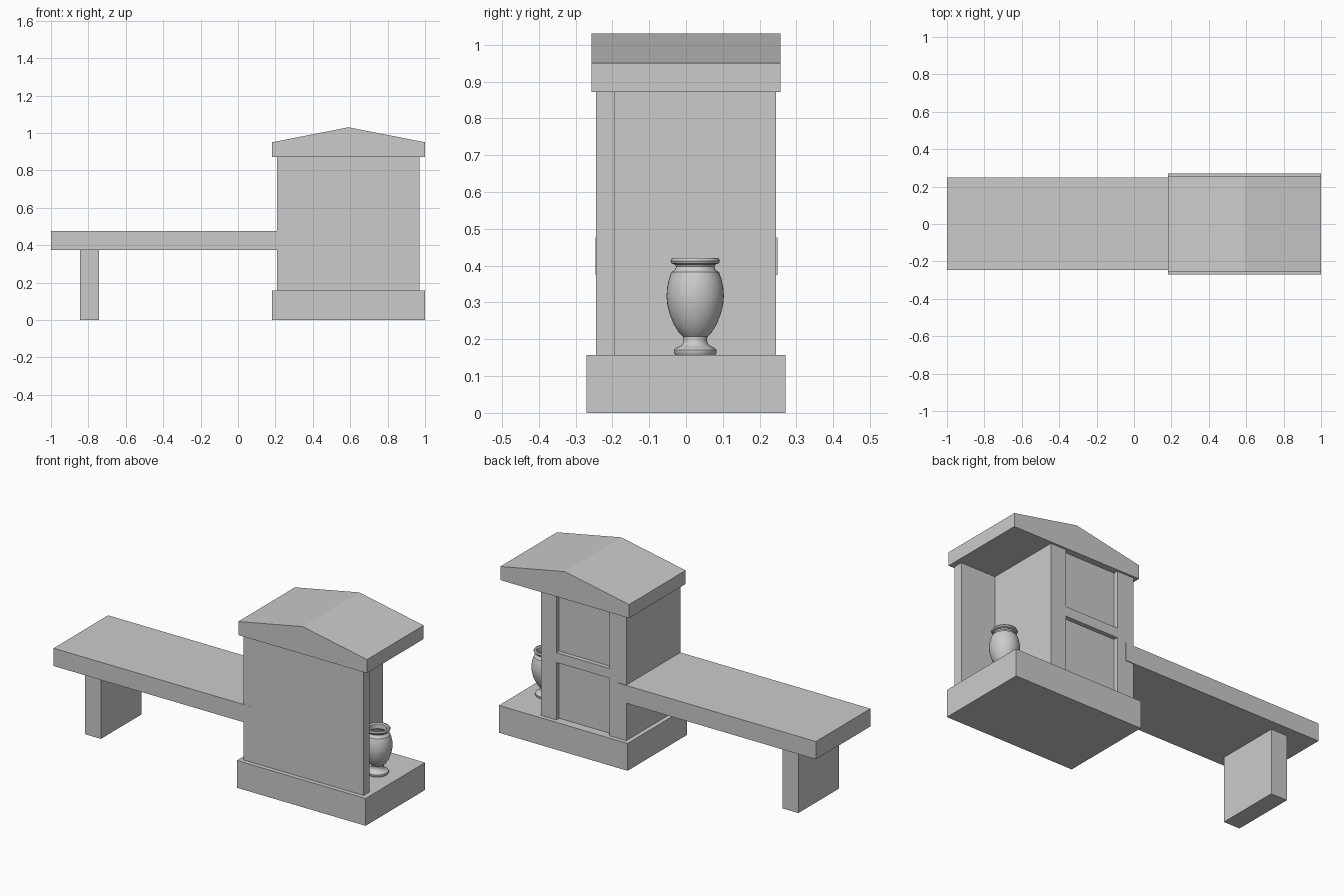
import bpy, bmesh, math

if "Cube" in bpy.data.objects:
    bpy.data.objects.remove(bpy.data.objects["Cube"])


def box(name, x, y, z):
    """Box from (min, max) ranges on each axis."""
    verts = [(a, b, c) for a in x for b in y for c in z]
    faces = [(0, 1, 3, 2), (4, 6, 7, 5), (0, 4, 5, 1),
             (2, 3, 7, 6), (0, 2, 6, 4), (1, 5, 7, 3)]
    mesh = bpy.data.meshes.new(name)
    mesh.from_pydata(verts, [], faces)
    obj = bpy.data.objects.new(name, mesh)
    bpy.context.collection.objects.link(obj)
    return obj


def extrude_y(name, profile, y0, y1):
    """Closed XZ profile pushed along y."""
    bm = bmesh.new()
    face = bm.faces.new([bm.verts.new((x, y0, z)) for x, z in profile])
    new = bmesh.ops.extrude_face_region(bm, geom=[face])["geom"]
    bmesh.ops.translate(bm, vec=(0, y1 - y0, 0),
                        verts=[v for v in new if isinstance(v, bmesh.types.BMVert)])
    bmesh.ops.recalc_face_normals(bm, faces=bm.faces)
    mesh = bpy.data.meshes.new(name)
    bm.to_mesh(mesh)
    bm.free()
    obj = bpy.data.objects.new(name, mesh)
    bpy.context.collection.objects.link(obj)
    return obj


def lathe(name, profile, centre, steps=40):
    """Radius/height profile spun around z."""
    bm = bmesh.new()
    vs = [bm.verts.new((r, 0, z)) for r, z in profile]
    es = [bm.edges.new(p) for p in zip(vs, vs[1:])]
    bmesh.ops.spin(bm, geom=vs + es, cent=(0, 0, 0), axis=(0, 0, 1),
                   angle=math.tau, steps=steps, use_duplicate=False)
    bmesh.ops.remove_doubles(bm, verts=bm.verts, dist=1e-5)
    bmesh.ops.recalc_face_normals(bm, faces=bm.faces)
    mesh = bpy.data.meshes.new(name)
    bm.to_mesh(mesh)
    bm.free()
    obj = bpy.data.objects.new(name, mesh)
    bpy.context.collection.objects.link(obj)
    obj.location = centre
    bpy.context.view_layer.objects.active = obj
    obj.select_set(True)
    bpy.ops.object.shade_smooth_by_angle(angle=math.radians(40))
    obj.select_set(False)
    return obj


FLOOR, EAVE = 0.157, 0.872
BODY_Z = (FLOOR, EAVE)

# Plinth and gabled roof
box("plinth", (0.182, 1.0), (-0.27, 0.27), (0, FLOOR))
extrude_y("roof", [(0.182, EAVE), (1.0, EAVE), (1.0, 0.95),
                   (0.591, 1.03), (0.182, 0.95)], -0.257, 0.257)

# Front wall and the solid block behind it
box("front_wall", (0.208, 0.97), (-0.245, -0.193), BODY_Z)
box("niche_block", (0.208, 0.75), (-0.193, 0.22), BODY_Z)

# Frame of the two recessed back panels
for side, x in (("outer", (0.208, 0.315)), ("inner", (0.652, 0.75))):
    box(side + "_back_post", x, (0.22, 0.245), BODY_Z)
box("back_crossbar", (0.315, 0.652), (0.22, 0.245), (0.487, 0.543))

# Bench slab and leg
box("bench_seat", (-1.0, 0.26), (-0.2458, 0.249), (0.374, 0.476))
box("bench_leg", (-0.845, -0.743), (-0.183, 0.187), (0, 0.374))

# Urn: foot, stem, belly, neck and rim with a hollow inside
foot = [(0, 0), (0.054, 0), (0.058, 0.006), (0.058, 0.014), (0.053, 0.019),
        (0.046, 0.022), (0.036, 0.028), (0.032, 0.038), (0.033, 0.050)]
belly = [(0.045, 0.062), (0.058, 0.083), (0.069, 0.110), (0.076, 0.138),
         (0.078, 0.160), (0.076, 0.185), (0.071, 0.208), (0.065, 0.225)]
rim = [(0.056, 0.230), (0.052, 0.240), (0.055, 0.246), (0.064, 0.249),
       (0.067, 0.256), (0.063, 0.263), (0.055, 0.264), (0.048, 0.258)]
inside = [(0.046, 0.232)] + [(r - 0.008, z) for r, z in reversed(belly)] + [(0, 0.058)]
lathe("urn", foot + belly + rim + inside, (0.87, 0.025, FLOOR))
